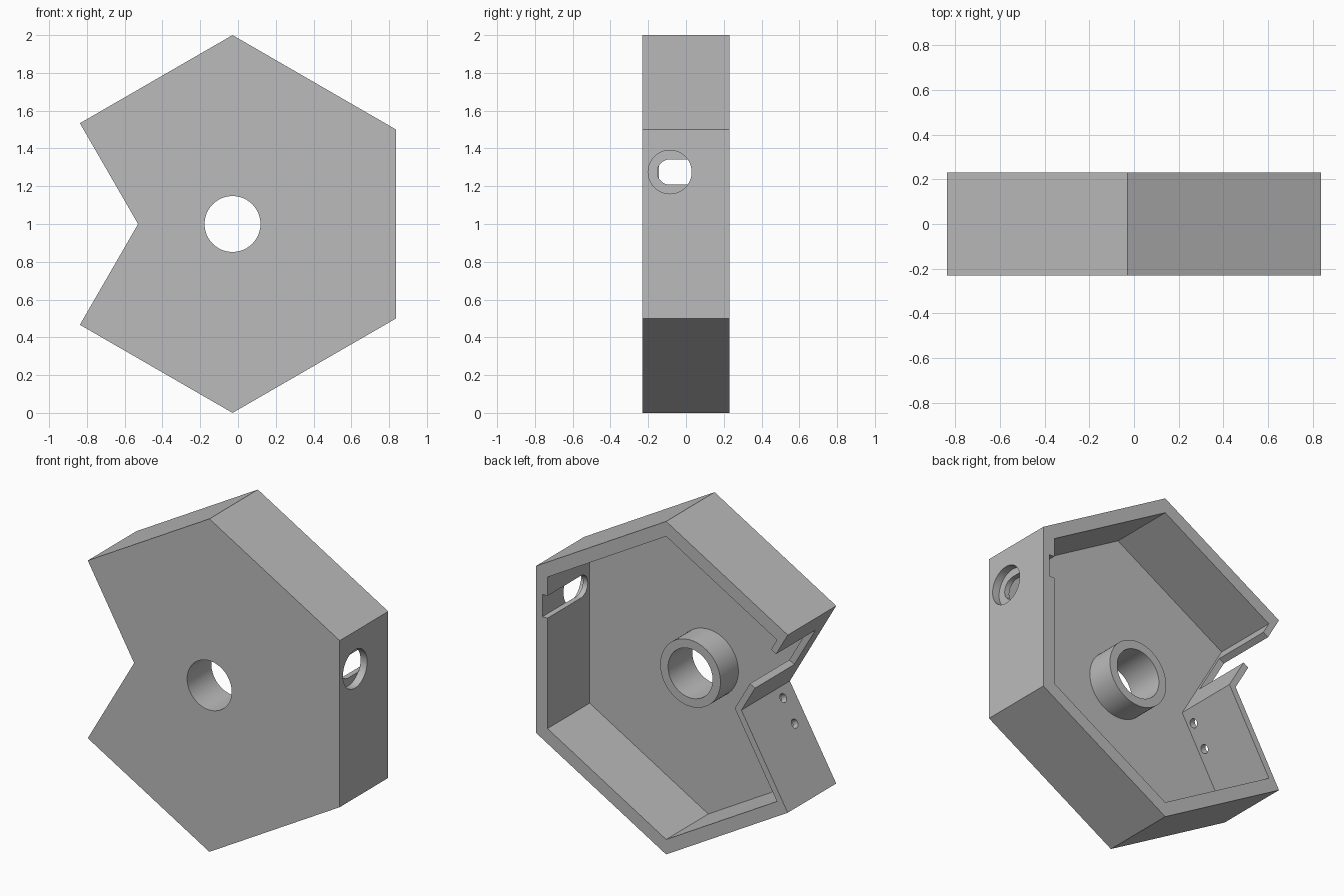
import bpy, bmesh, math
from mathutils import Vector, Matrix

if "Cube" in bpy.data.objects:
    bpy.data.objects.remove(bpy.data.objects["Cube"])

CX, CZ = -0.029, 1.0            # hexagon centre
FRONT, BACK, OPEN = -0.23, 0.23, 0.4
FLOOR = -0.17                   # inner face of the front plate
WALL, THIN = 0.078, 0.038       # outer walls, notch walls
APO = math.cos(math.radians(30))

grey = bpy.data.materials.new("plain grey")
grey.use_nodes = True
grey.diffuse_color = (0.5, 0.5, 0.5, 1)
grey.node_tree.nodes["Principled BSDF"].inputs["Base Color"].default_value = (0.5, 0.5, 0.5, 1)


def finish(name, bm):
    bmesh.ops.recalc_face_normals(bm, faces=bm.faces)
    mesh = bpy.data.meshes.new(name)
    bm.to_mesh(mesh)
    bm.free()
    mesh.materials.append(grey)
    ob = bpy.data.objects.new(name, mesh)
    bpy.context.collection.objects.link(ob)
    return ob


def prism(name, points, y0, y1):
    """Extrude an outline, given around the hexagon centre, along y."""
    bm = bmesh.new()
    face = bm.faces.new([bm.verts.new((CX + p[0], y0, CZ + p[1])) for p in points])
    ext = bmesh.ops.extrude_face_region(bm, geom=[face])
    verts = [v for v in ext["geom"] if isinstance(v, bmesh.types.BMVert)]
    bmesh.ops.translate(bm, verts=verts, vec=(0, y1 - y0, 0))
    return finish(name, bm)


def cylinder(name, a, b, radius, sides=64):
    """Cylinder between two points."""
    a, b = Vector(a), Vector(b)
    bm = bmesh.new()
    turn = (b - a).to_track_quat('Z', 'Y').to_matrix().to_4x4()
    bmesh.ops.create_cone(bm, cap_ends=True, segments=sides, radius1=radius, radius2=radius,
                          depth=(b - a).length, matrix=Matrix.Translation((a + b) / 2) @ turn)
    return finish(name, bm)


def combine(target, other, operation):
    mod = target.modifiers.new(operation.lower(), 'BOOLEAN')
    mod.operation, mod.solver, mod.object = operation, 'EXACT', other
    bpy.context.view_layer.objects.active = target
    bpy.ops.object.modifier_apply(modifier=mod.name)
    bpy.data.objects.remove(other)


def mirrored(upper):
    """Add the mirror image below the centre line, keeping the order round the outline."""
    return upper + [Vector((p.x, -p.y)) for p in reversed(upper) if abs(p.y) > 1e-6]


# Directions along the upper notch edge and across its wall
along = Vector((-0.5, APO))
across = Vector((APO, 0.5))
apex = Vector((-0.5, 0))
edge = APO - 0.25
corner = apex + along * edge
inner_r = (APO - WALL) / APO

# Shell: notched hexagon, hollow towards the back
housing = prism("housing", mirrored([apex, corner, Vector((0, 1)), Vector((APO, 0.5))]), FRONT, BACK)
inside = mirrored([apex + Vector((THIN / APO, 0)), corner + across * THIN - along * WALL,
                   Vector((0, inner_r)), Vector((APO - WALL, inner_r / 2))])
combine(housing, prism("cavity", inside, FLOOR, OPEN), 'DIFFERENCE')

# Central hub and its through hole
combine(housing, cylinder("hub", (CX, FLOOR - 0.02, CZ), (CX, 0, CZ), 0.2), 'UNION')
combine(housing, cylinder("bore", (CX, -OPEN, CZ), (CX, OPEN, CZ), 0.148), 'DIFFERENCE')

# Slot in the upper notch wall, open to the back
slot = [apex + along * s + across * t
        for s, t in ((0.18, -0.05), (0.46, -0.05), (0.46, 0.06), (0.18, 0.06))]
combine(housing, prism("slot", slot, -0.143, OPEN), 'DIFFERENCE')

# Two screw holes in the lower notch wall
down, inward = Vector((-0.5, 0, -APO)), Vector((APO, 0, -0.5))
for s in (0.062, 0.215):
    mid = Vector((CX + apex.x, -0.123, CZ)) + down * s
    combine(housing, cylinder("screw_hole", mid - inward * 0.03, mid + inward * 0.07, 0.026, 32),
            'DIFFERENCE')

# Socket in the left wall: round-ended groove inside, wider round recess outside
SY, SZ, SR = -0.085, 1.275, 0.067
STEP = CX + APO - 0.046
x0, x1 = 0.7 - CX, STEP + 0.002 - CX
z0, z1 = SZ - SR - CZ, SZ + SR - CZ
groove = prism("groove", [(x0, z0), (x1, z0), (x1, z1), (x0, z1)], SY, OPEN)
combine(groove, cylinder("groove_end", (0.7, SY, SZ), (STEP + 0.002, SY, SZ), SR), 'UNION')
combine(housing, groove, 'DIFFERENCE')
combine(housing, cylinder("recess", (STEP, SY, SZ), (1, SY, SZ), 0.115), 'DIFFERENCE')

# Smooth the round parts, keep the edges sharp
bpy.ops.object.select_all(action='DESELECT')
housing.select_set(True)
bpy.context.view_layer.objects.active = housing
bpy.ops.object.shade_smooth_by_angle(angle=math.radians(25))
